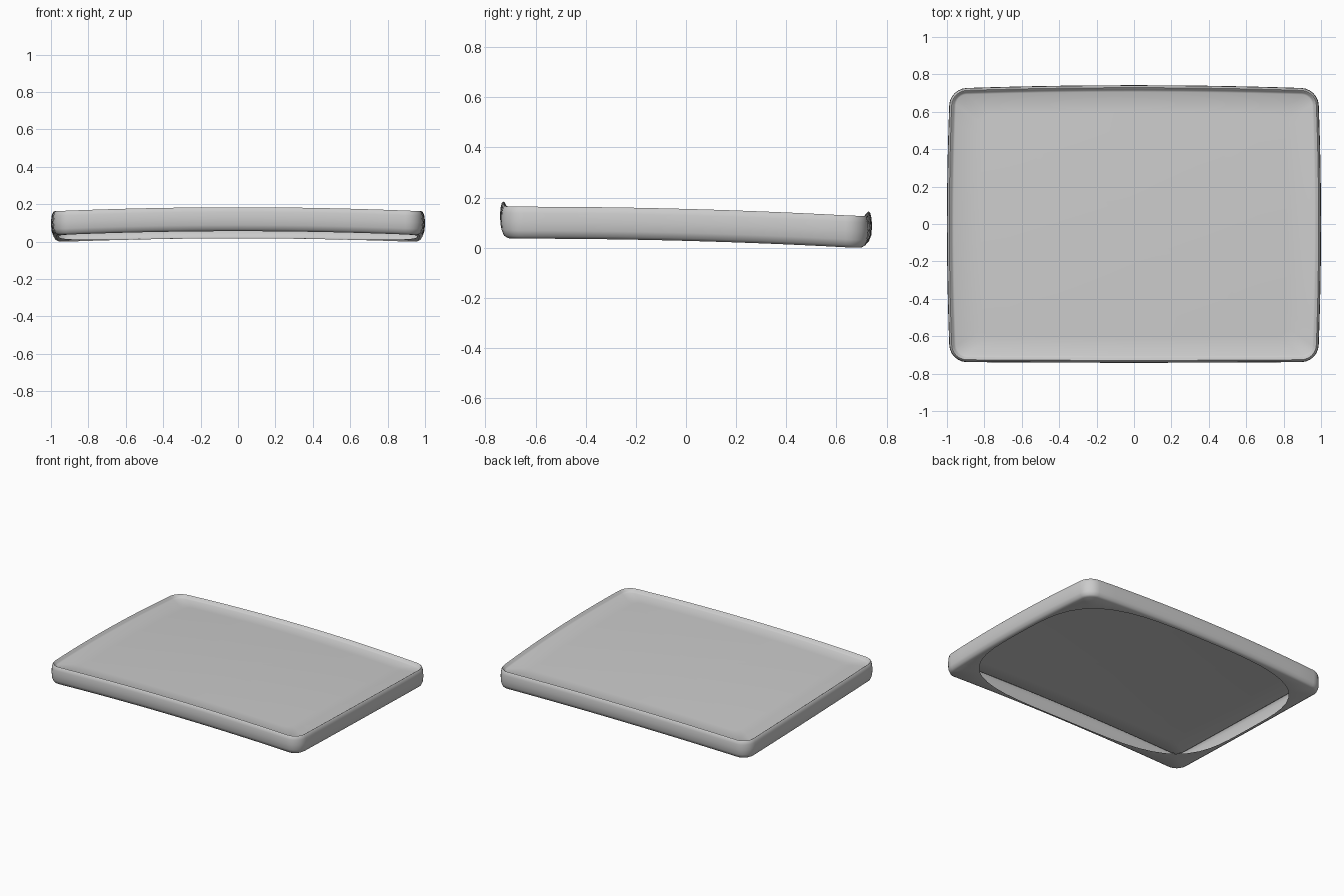
import bpy, bmesh, math

if "Cube" in bpy.data.objects:
    bpy.data.objects.remove(bpy.data.objects["Cube"])

HX, HY, R = 1.0, 0.742, 0.09     # half sizes and corner radius
DROP = 0.128                     # wall height


def rim_z(x, y):
    """Height of the gently arched, tilted rim line."""
    return 0.16 - 0.027 * y - 0.022 * y * y + 0.022 * (1 - x * x)


def outline(inset):
    """Rounded rectangle with softly bowed sides, counter-clockwise."""
    hx, hy, r = HX - inset, HY - inset, max(R - inset, 0.03)
    corners = [(1, -1, -90), (1, 1, 0), (-1, 1, 90), (-1, -1, 180)]
    arcs = []
    for sx, sy, start in corners:
        arc = []
        for k in range(7):
            a = math.radians(start + 15 * k)
            arc.append((sx * (hx - r) + r * math.cos(a),
                        sy * (hy - r) + r * math.sin(a)))
        arcs.append(arc)
    pts = []
    for i, arc in enumerate(arcs):
        pts += arc
        (x0, y0), (x1, y1) = arc[-1], arcs[(i + 1) % 4][0]
        pts += [(x0 + (x1 - x0) * k / 14, y0 + (y1 - y0) * k / 14)
                for k in range(1, 14)]
    bowed = []
    for x, y in pts:
        bx = x * (1 - 0.016 * (y / HY) ** 2)
        by = y * (1 - (0.024 if y > 0 else 0.006) * x * x)
        bowed.append((bx, by))
    return bowed


def opening():
    """Large soft opening in the underside, nearly reaching the walls."""
    pts = []
    for x, y in outline(0.03):
        n = 3.7
        s = (abs(x / 0.957) ** n + abs(y / 0.702) ** n) ** (-1 / n)
        s = min(s, 0.995)
        pts.append((x * s, y * s))
    return pts


bm = bmesh.new()
loops = []


def add_loop(pts, dz):
    loops.append([bm.verts.new((x, y, rim_z(x, y) + dz)) for x, y in pts])


# underside flange, outer wall and raised lip
add_loop(opening(), -DROP)
for inset, dz in [(0.028, -DROP), (0.012, -0.118), (0.003, -0.095),
                  (0, -0.06), (0.002, -0.025), (0.007, -0.006),
                  (0.013, 0), (0.019, -0.004), (0.026, -0.017),
                  (0.036, -0.023)]:
    add_loop(outline(inset), dz)

# dished top panel, following the arch
inner = outline(0.036)
for s in (0.85, 0.7, 0.5, 0.3, 0.1):
    add_loop([(x * s, y * s) for x, y in inner], -0.024)

for a, b in zip(loops, loops[1:]):
    n = len(a)
    for i in range(n):
        j = (i + 1) % n
        bm.faces.new((a[i], a[j], b[j], b[i]))
bm.faces.new(loops[-1])

# stand on the ground
low = min(v.co.z for v in bm.verts)
for v in bm.verts:
    v.co.z -= low

mesh = bpy.data.meshes.new("tray_panel")
bm.to_mesh(mesh)
bm.free()
obj = bpy.data.objects.new("tray_panel", mesh)
bpy.context.collection.objects.link(obj)
bpy.context.view_layer.objects.active = obj
obj.select_set(True)
bpy.ops.object.shade_smooth_by_angle(angle=math.radians(40))
